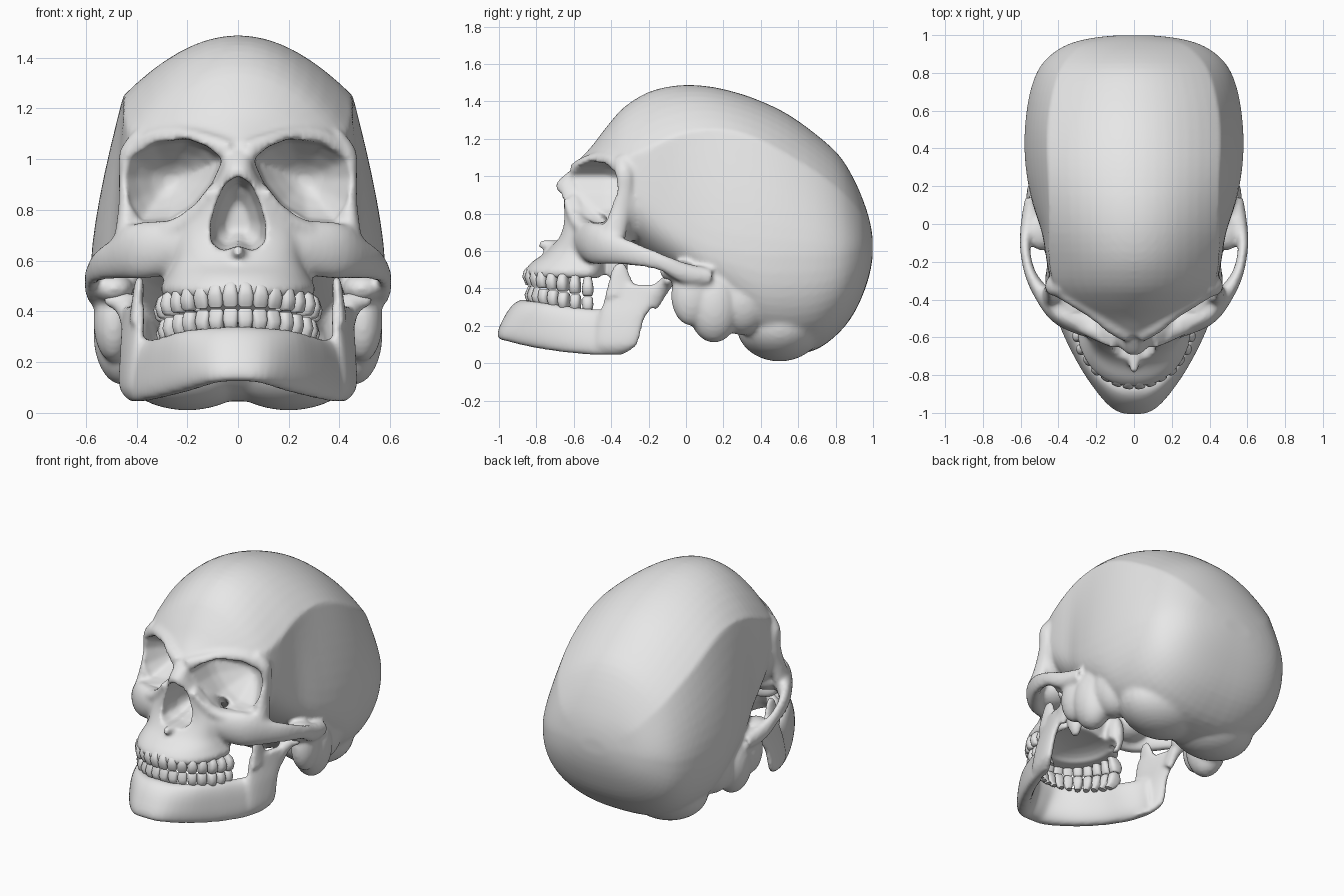
import bpy, bmesh, math
from mathutils import Vector as V, Matrix

if "Cube" in bpy.data.objects:
    bpy.data.objects.remove(bpy.data.objects["Cube"])

bone = bpy.data.materials.new("bone_grey")
bone.diffuse_color = (0.8, 0.8, 0.8, 1)
bone.use_nodes = True
bone.node_tree.nodes["Principled BSDF"].inputs["Base Color"].default_value = bone.diffuse_color


def spline(rows, k=4):
    """Catmull-Rom interpolation of number tuples."""
    out = []
    for i in range(len(rows) - 1):
        a, b, c, d = rows[max(i - 1, 0)], rows[i], rows[i + 1], rows[min(i + 2, len(rows) - 1)]
        for j in range(k):
            t = j / k
            out.append([q + 0.5 * t * (r - p + t * (2 * p - 5 * q + 4 * r - s + t * (3 * (q - r) + s - p)))
                        for p, q, r, s in zip(a, b, c, d)])
    return out + [list(rows[-1])]


def loft(bm, rings):
    vs = [[bm.verts.new(p) for p in r] for r in rings]
    n = len(vs[0])
    for a, b in zip(vs, vs[1:]):
        for i in range(n):
            bm.faces.new((a[i], a[(i + 1) % n], b[(i + 1) % n], b[i]))
    bm.faces.new(vs[0])
    bm.faces.new(vs[-1])


def ring(c, u, a, b, n=2.0, seg=32):
    """Superellipse: half axis u, and unequal half axes a and b across it."""
    pts = []
    for i in range(seg):
        t = 2 * math.pi * (i + 0.5) / seg
        co, si = math.cos(t), math.sin(t)
        pts.append(c + u * math.copysign(abs(co) ** (2 / n), co) + (a if si > 0 else b) * abs(si) ** (2 / n))
    return pts


def case_ring(y, bot, top, w, zm, xc, zc):
    """Domed roof to a temple corner, sloping side, rounded base."""
    half = [(xc * s / 8, top - (top - zc) * (s / 8) ** 2) for s in range(9)]
    half += [(xc + (w - xc) * (1 - (1 - f / 7) ** 1.5), zc + (zm - zc) * f / 7) for f in range(1, 8)]
    for i in range(1, 15):
        t = math.pi / 2 * i / 14
        half.append((w * max(math.cos(t), 0) ** .78, zm + (bot - zm) * math.sin(t) ** .78))
    half[-1] = (0, bot)
    return [V((x, y, z)) for x, z in half + [(-x, z) for x, z in half[-2:0:-1]]]


def tube(bm, path, ref=(0, 0, 1)):
    """Path rows: x, y, z, radius across ref, radius along ref."""
    rows = spline(path)
    pts = [V(r[:3]) for r in rows]
    rings = []
    for i, r in enumerate(rows):
        t = (pts[min(i + 1, len(pts) - 1)] - pts[max(i - 1, 0)]).normalized()
        side = t.cross(V(ref)).normalized()
        up = side.cross(t)
        rings.append(ring(pts[i], side * r[3], up * r[4], up * -r[4], 2, 20))
    loft(bm, rings)


def ball(bm, c, r):
    m = Matrix.Translation(c) @ Matrix.Diagonal(r).to_4x4()
    bmesh.ops.create_uvsphere(bm, u_segments=28, v_segments=18, radius=1, matrix=m)


def prism(bm, outline, centre, steps):
    """Outline in x and z, swept along y with a scale at each step."""
    cx, cz = centre
    loft(bm, [[V((cx + (x - cx) * s, y, cz + (z - cz) * s)) for x, z in outline] for y, s in steps])


def mirror(bm):
    g = bmesh.ops.duplicate(bm, geom=bm.verts[:] + bm.edges[:] + bm.faces[:])["geom"]
    for e in g:
        if isinstance(e, bmesh.types.BMVert):
            e.co.x *= -1


def make(name, bm):
    bmesh.ops.recalc_face_normals(bm, faces=bm.faces[:])
    me = bpy.data.meshes.new(name)
    bm.to_mesh(me)
    bm.free()
    ob = bpy.data.objects.new(name, me)
    bpy.context.collection.objects.link(ob)
    me.materials.append(bone)
    return ob


def fuse(ob, voxel, cutter=None, smooth=5):
    """Merge the volumes, cut the hollows, and soften the result."""
    def remesh():
        m = ob.modifiers.new("merge", 'REMESH')
        m.mode, m.voxel_size, m.use_smooth_shade = 'VOXEL', voxel, True
    remesh()
    if cutter:
        m = ob.modifiers.new("cut", 'BOOLEAN')
        m.operation, m.object = 'DIFFERENCE', cutter
        remesh()
    m = ob.modifiers.new("soften", 'SMOOTH')
    m.factor, m.iterations = 0.5, smooth
    dg = bpy.context.evaluated_depsgraph_get()
    me = bpy.data.meshes.new_from_object(ob.evaluated_get(dg))
    ob.modifiers.clear()
    ob.data = me
    me.materials.clear()
    me.materials.append(bone)
    for p in me.polygons:
        p.use_smooth = True
        p.material_index = 0


# ---- skull: paired parts
bm = bmesh.new()
# cheekbone and arch
tube(bm, [(.17, -.54, .67, .08, .1), (.3, -.51, .65, .07, .11), (.40, -.465, .635, .06, .11),
          (.485, -.37, .605, .045, .08), (.55, -.26, .578, .03, .06), (.577, -.12, .535, .028, .045),
          (.56, 0, .48, .04, .055), (.53, .13, .46, .05, .05)])
# outer eye-socket bar
tube(bm, [(.45, -.40, .64, .045, .07), (.437, -.355, .8, .036, .055), (.435, -.33, .92, .035, .045),
          (.428, -.33, 1.02, .04, .05), (.37, -.34, 1.08, .05, .05)], (0, 1, 0))
# lower socket rim
tube(bm, [(.43, -.43, .70, .045, .045), (.3, -.515, .705, .05, .045), (.18, -.58, .765, .045, .04),
          (.1, -.62, .88, .04, .04)])
# brow ridge
tube(bm, [(.03, -.585, 1.03, .045, .045), (.12, -.54, 1.06, .04, .045), (.22, -.46, 1.085, .04, .045),
          (.33, -.39, 1.075, .04, .045), (.42, -.335, 1.02, .04, .04)])
ball(bm, (.3, -.32, .87), (.16, .14, .22))      # socket wall
ball(bm, (.31, -.42, .66), (.13, .12, .1))      # socket floor
ball(bm, (.455, .15, .31), (.115, .14, .2))     # mastoid
ball(bm, (.40, .3, .34), (.14, .16, .19))       # mastoid rear
ball(bm, (.49, .03, .36), (.08, .11, .16))      # ear region
ball(bm, (.49, -.04, .49), (.08, .1, .06))      # jaw socket
ball(bm, (.2, .5, .2), (.28, .23, .19))         # rear base lobe
ball(bm, (.16, -.37, .52), (.05, .06, .13))     # palate wing
mirror(bm)
# braincase: y, bottom, top, half width, widest height, corner x, corner z
case = [(-.6, .96, 1.055, .06, 1.02, .05, 1.035), (-.56, .9, 1.1, .15, 1, .12, 1.05),
        (-.5, .82, 1.165, .24, 1, .21, 1.08), (-.42, .75, 1.27, .35, .98, .32, 1.1),
        (-.33, .68, 1.37, .43, .95, .415, 1.1), (-.2, .56, 1.45, .462, .85, .447, 1.15),
        (-.05, .46, 1.485, .487, .72, .45, 1.22), (.1, .34, 1.483, .535, .63, .45, 1.25),
        (.25, .2, 1.453, .567, .6, .455, 1.24), (.4, .07, 1.402, .58, .58, .46, 1.19),
        (.55, .045, 1.328, .574, .58, .455, 1.11), (.7, .075, 1.22, .55, .58, .43, 1.02),
        (.82, .165, 1.11, .505, .58, .39, .93), (.9, .27, .98, .435, .6, .33, .85),
        (.955, .39, .85, .34, .61, .26, .77), (.985, .49, .75, .22, .62, .16, .7),
        (.998, .57, .67, .1, .62, .07, .65)]
loft(bm, [case_ring(*r) for r in spline(case, 3)])
# nose bridge and upper jaw: z, half width, front, middle, back
upper = [(1.03, .05, -.62, -.58, -.5), (.96, .065, -.695, -.6, -.45), (.88, .11, -.68, -.58, -.4),
         (.8, .18, -.67, -.56, -.38), (.7, .24, -.68, -.55, -.36), (.6, .255, -.745, -.54, -.38),
         (.54, .28, -.825, -.53, -.41), (.49, .305, -.862, -.53, -.42), (.455, .29, -.85, -.53, -.43)]
loft(bm, [ring(V((0, m, z)), V((w, 0, 0)), V((0, b - m, 0)), V((0, f - m, 0)), 2.15, 48)
          for z, w, f, m, b in spline(upper)])
tube(bm, [(0, -.64, .63, .04, .04), (0, -.73, .63, .03, .035), (0, -.785, .64, .02, .02)])
skull = make("skull", bm)

# ---- hollows: eye sockets, nose opening, palate
bm = bmesh.new()
prism(bm, [(.06, 1), (.12, 1.05), (.2, 1.08), (.33, 1.065), (.44, 1.01), (.46, .93), (.435, .82),
           (.39, .75), (.27, .757), (.17, .82), (.1, .91)], (.265, .915),
      [(-.95, 1), (-.43, 1), (-.37, .93), (-.31, .7), (-.25, .4), (-.22, .15)])
mirror(bm)
half = [(.05, .905), (.085, .83), (.11, .74), (.105, .67), (.06, .637)]
prism(bm, [(0, .935)] + half + [(0, .66)] + [(-x, z) for x, z in reversed(half)], (0, .76),
      [(-.95, 1), (-.62, 1), (-.52, .8), (-.45, .4)])
ball(bm, (0, -.52, .44), (.21, .25, .07))
hollows = make("hollow_cutter", bm)
hollows.hide_render = True
fuse(skull, .0125, hollows, 5)
bpy.data.objects.remove(hollows)

# ---- lower jaw: paired ramus, turned outward toward the rear
bm = bmesh.new()
ramus = [(.395, .045, -.46, -.34, .025), (.425, .1, -.49, -.262, .032), (.422, .235, -.47, -.222, .03),
         (.415, .34, -.44, -.155, .028), (.412, .42, -.415, -.115, .024)]
loft(bm, [ring(V((x, (f + b) / 2, z)), V((h, 0, 0)), V((.22, 1, 0)) * ((b - f) / 2),
               V((.22, 1, 0)) * ((f - b) / 2), 2.3) for x, z, f, b, h in spline(ramus)])
tube(bm, [(.405, -.345, .36, .025, .09), (.395, -.352, .45, .022, .062), (.39, -.355, .51, .018, .04),
          (.388, -.36, .535, .012, .02)], (0, 1, 0))
tube(bm, [(.43, -.2, .32, .025, .06), (.437, -.14, .39, .035, .045), (.45, -.1, .435, .05, .035)], (0, 1, 0))
ball(bm, (.455, -.095, .44), (.075, .035, .035))
mirror(bm)
# jaw body: bottom point, top point, half thickness
side = [(.09, -.955, .118, .1, -.845, .335, .055), (.2, -.82, .085, .2, -.765, .325, .05),
        (.3, -.66, .06, .275, -.63, .305, .047), (.37, -.51, .046, .325, -.5, .29, .047),
        (.41, -.40, .045, .38, -.4, .29, .036), (.42, -.33, .06, .405, -.33, .28, .03)]
body = [(-a, b, c, -d, e, f, g) for a, b, c, d, e, f, g in reversed(side)]
body = spline(body + [(0, -.975, .125, 0, -.865, .34, .06)] + side)
mid = [(V(r[:3]) + V(r[3:6])) / 2 for r in body]
rings = []
for i, r in enumerate(body):
    t = mid[min(i + 1, len(mid) - 1)] - mid[max(i - 1, 0)]
    across = V((t.y, -t.x, 0)).normalized() * r[6]
    rings.append(ring(mid[i], (V(r[3:6]) - V(r[:3])) / 2, across, -across, 2.6))
loft(bm, rings)
fuse(make("lower_jaw", bm), .0125, None, 6)


# ---- teeth: height from biting edge, width scale, depth scale, inward shift
def teeth(name, up, rx, ry, width):
    bm = bmesh.new()
    for i in range(8):
        t = math.radians((i + .5) / 8 * 95)
        p = V((rx * math.sin(t), -.52 - ry * math.cos(t), 0))
        tan = V((rx * math.cos(t), ry * math.sin(t), 0)).normalized()
        out = V((tan.y, -tan.x, 0))
        edge = .42 - (p.y + .87) * .18 + up * .002
        depth = .028 if i < 3 else .036 if i < 5 else .046
        tip = .4 if i < 3 else .75
        rings = []
        for h, s, d, inward in ((0, .7, tip * .7, 0), (.01, .95, tip, 0), (.045, 1, .95, 0),
                                (.08, .8, .9, .008), (.12, .5, .6, .045)):
            a = out * depth * d
            rings.append(ring(p - out * inward + V((0, 0, edge + up * h)), tan * width * s, a, -a, 2.8, 16))
        loft(bm, rings)
    mirror(bm)
    ob = make(name, bm)
    bpy.ops.object.select_all(action='DESELECT')
    ob.select_set(True)
    bpy.context.view_layer.objects.active = ob
    bpy.ops.object.shade_smooth_by_angle(angle=math.radians(50))


teeth("upper_teeth", 1, .29, .33, .031)
teeth("lower_teeth", -1, .28, .318, .03)
